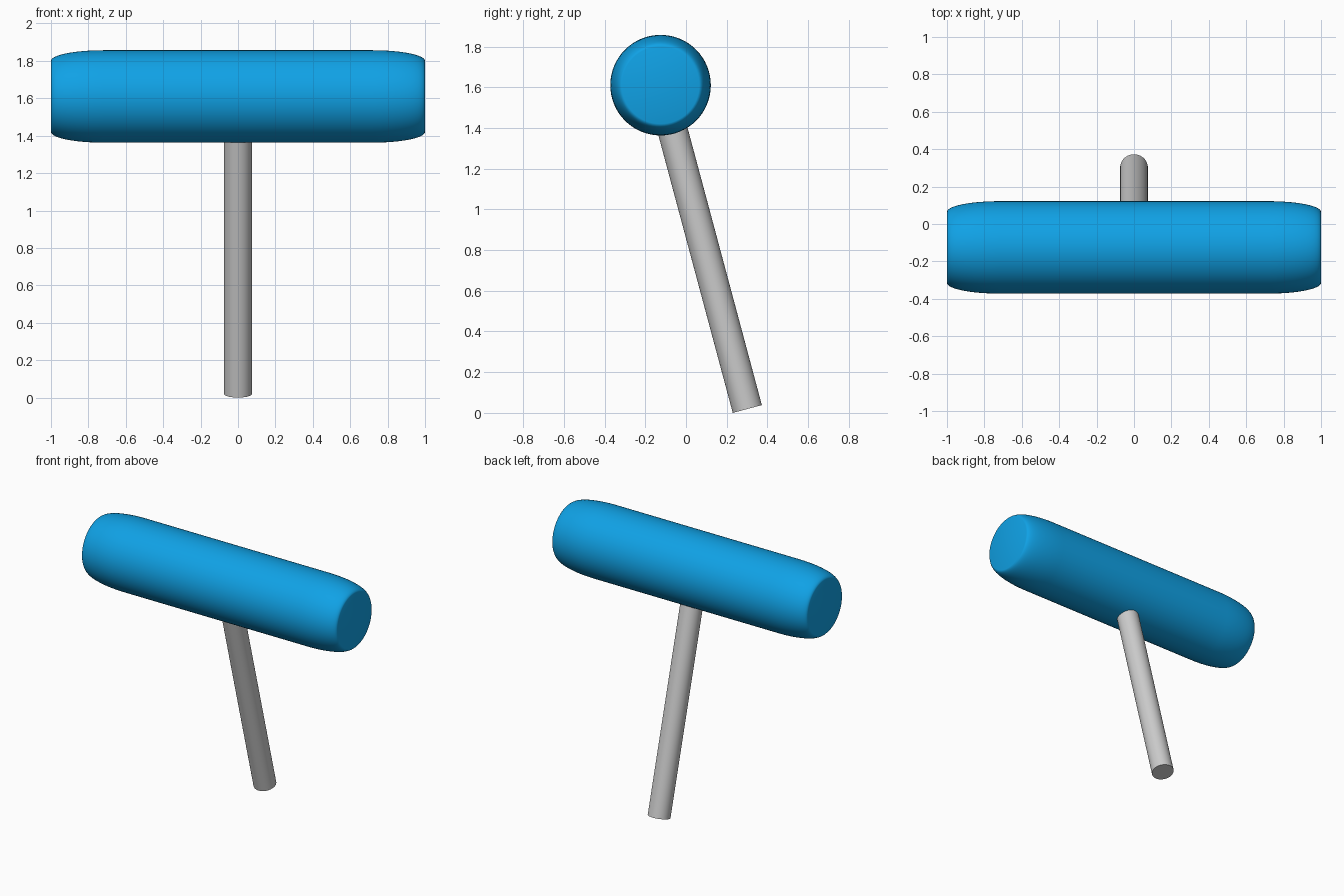
import bpy
from math import sin, cos, pi, radians
from mathutils import Vector, Matrix

if "Cube" in bpy.data.objects:
    bpy.data.objects.remove(bpy.data.objects["Cube"])

SEG = 64
TILT = radians(15)
HANDLE_R = 0.074
HEAD_R = 0.247
HEAD_C = Vector((0, -0.125, 1.61))


def lathe(name, profile, matrix):
    """Revolve (radius, height) points round local z, with flat end caps."""
    verts = [matrix @ Vector((r * cos(2 * pi * i / SEG), r * sin(2 * pi * i / SEG), h))
             for r, h in profile for i in range(SEG)]
    faces = [(k * SEG + i, k * SEG + (i + 1) % SEG,
              (k + 1) * SEG + (i + 1) % SEG, (k + 1) * SEG + i)
             for k in range(len(profile) - 1) for i in range(SEG)]
    last = (len(profile) - 1) * SEG
    faces += [tuple(reversed(range(SEG))), tuple(range(last, last + SEG))]
    mesh = bpy.data.meshes.new(name)
    mesh.from_pydata(verts, [], faces)
    obj = bpy.data.objects.new(name, mesh)
    bpy.context.collection.objects.link(obj)
    bpy.ops.object.select_all(action='DESELECT')
    obj.select_set(True)
    bpy.context.view_layer.objects.active = obj
    bpy.ops.object.shade_smooth_by_angle(angle=radians(35))
    return obj


# Mallet head: cylinder along x with elliptically rounded rims and flat ends
STEPS, RIM_LEN, RIM_DROP = 12, 0.28, 0.057
half = [(HEAD_R - RIM_DROP * (1 - cos(a)), 1 - RIM_LEN * (1 - sin(a)))
        for a in (pi / 2 * k / STEPS for k in range(STEPS + 1))]
profile = [(r, -h) for r, h in reversed(half)] + half
head = lathe("mallet_head", profile,
             Matrix.Translation(HEAD_C) @ Matrix.Rotation(pi / 2, 4, 'Y'))
blue = bpy.data.materials.new("blue")
blue.diffuse_color = (0.005, 0.36, 0.79, 1)
blue.use_nodes = True
blue.node_tree.nodes["Principled BSDF"].inputs["Base Color"].default_value = blue.diffuse_color
head.data.materials.append(blue)

# Handle: tilted rod from its foot on the ground to the middle of the head
foot_z = HANDLE_R * sin(TILT)
length = (HEAD_C.z - foot_z) / cos(TILT)
lathe("handle", [(HANDLE_R, -length), (HANDLE_R, 0)],
      Matrix.Translation(HEAD_C) @ Matrix.Rotation(TILT, 4, 'X'))
